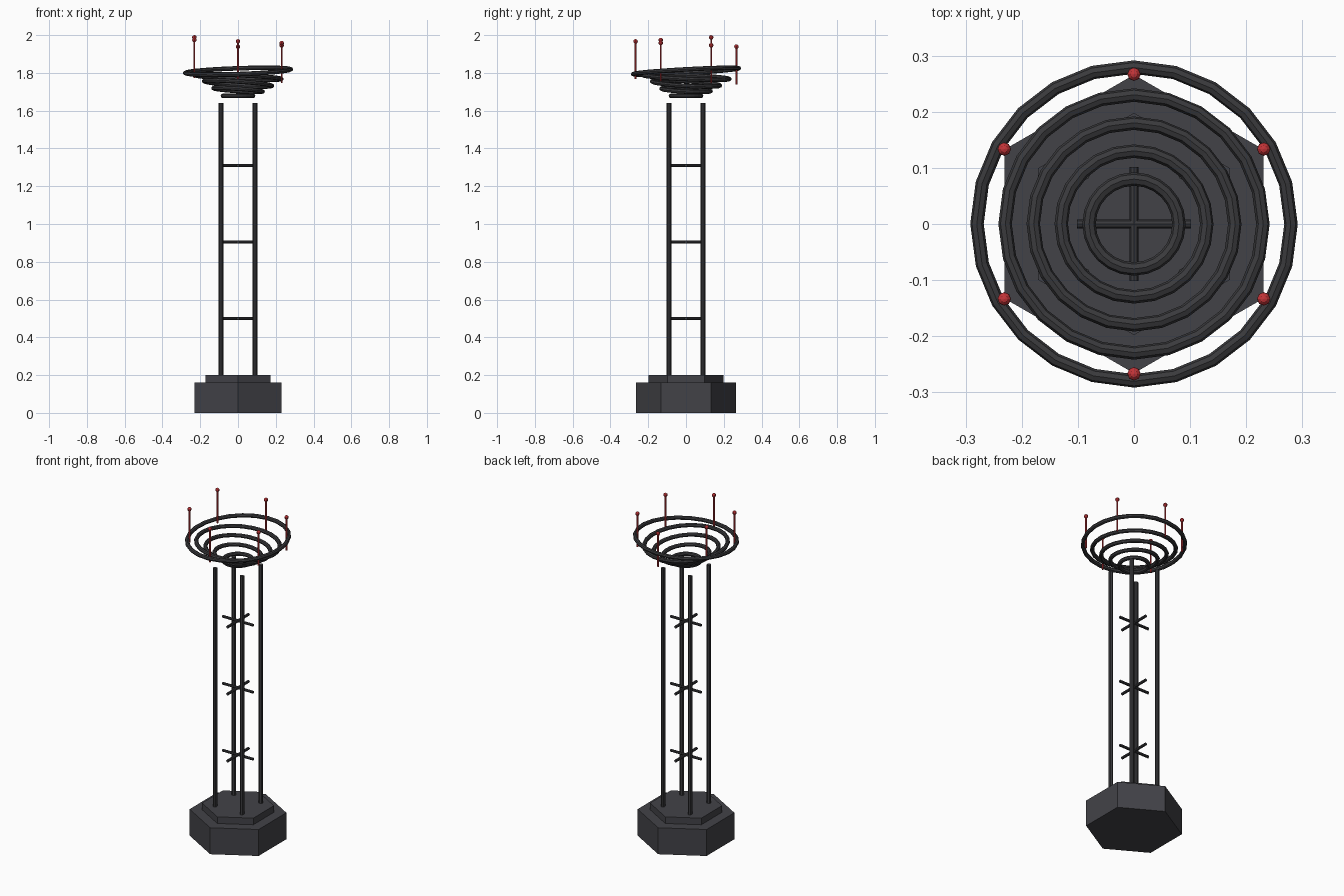
import bpy, math
from mathutils import Vector, Matrix

if "Cube" in bpy.data.objects:
    bpy.data.objects.remove(bpy.data.objects["Cube"])


def mat(name, r, g, b):
    m = bpy.data.materials.new(name)
    m.diffuse_color = (r, g, b, 1)
    m.use_nodes = True
    m.node_tree.nodes["Principled BSDF"].inputs["Base Color"].default_value = m.diffuse_color
    return m


STONE = mat("dark grey base", 0.055, 0.055, 0.064)
METAL = mat("charcoal metal", 0.042, 0.042, 0.046)
RED = mat("signal red", 0.55, 0.035, 0.04)


def finish(name, material):
    ob = bpy.context.object
    ob.name = name
    ob.data.materials.append(material)
    return ob


def prism(name, material, sides, radius, p0, p1, turn=0.0):
    """Prism running from p0 to p1."""
    p0, p1 = Vector(p0), Vector(p1)
    d = p1 - p0
    bpy.ops.mesh.primitive_cylinder_add(vertices=sides, radius=radius, depth=d.length)
    ob = finish(name, material)
    rot = d.to_track_quat('Z', 'Y').to_matrix().to_4x4()
    ob.data.transform(Matrix.Translation((p0 + p1) / 2) @ rot @ Matrix.Rotation(turn, 4, 'Z'))
    return ob


# Stepped hexagonal base, corners towards +y and -y
prism("base", STONE, 6, 0.266, (0, 0, 0), (0, 0, 0.16))
prism("base_step", STONE, 6, 0.198, (0, 0, 0.16), (0, 0, 0.2))

# Four mast posts
for sx in (-1, 1):
    for sy in (-1, 1):
        prism("mast_post", METAL, 8, 0.0125, (sx * 0.09, sy * 0.09, 0.19),
              (sx * 0.09, sy * 0.09, 1.64))

# Crossed braces at three heights
for z in (0.5, 0.905, 1.31):
    prism("brace_x", METAL, 8, 0.008, (-0.102, 0, z), (0.102, 0, z))
    prism("brace_y", METAL, 8, 0.008, (0, -0.102, z), (0, 0.102, z))

# Dish of tilted rings: radius, height, slope along x and y
rings = [(0.08, 1.678, 0.0, 0.0),
         (0.13, 1.71, -0.07, -0.05),
         (0.18, 1.744, -0.07, -0.06),
         (0.23, 1.778, -0.045, -0.045),
         (0.28, 1.809, 0.035, 0.055)]
for radius, z, slope_x, slope_y in rings:
    bpy.ops.mesh.primitive_torus_add(major_radius=radius, minor_radius=0.012,
                                     major_segments=24, minor_segments=8)
    ring = finish("dish_ring", METAL)
    normal = Vector((-slope_x, -slope_y, 1)).normalized()
    tilt = Vector((0, 0, 1)).rotation_difference(normal).to_matrix().to_4x4()
    ring.data.transform(Matrix.Translation((0, 0, z)) @ tilt)

# Six red antennas around the rim, each with its own tip height
tips = {30: 1.958, 90: 1.951, 150: 2.0, 210: 1.986, 270: 1.979, 330: 1.97}
for angle, top in tips.items():
    a = math.radians(angle)
    x, y = 0.267 * math.cos(a), 0.267 * math.sin(a)
    prism("antenna_rod", RED, 6, 0.005, (x, y, top - 0.212), (x, y, top - 0.012))
    bpy.ops.mesh.primitive_uv_sphere_add(segments=8, ring_count=6, radius=0.012,
                                         location=(x, y, top - 0.012))
    finish("antenna_tip", RED)
